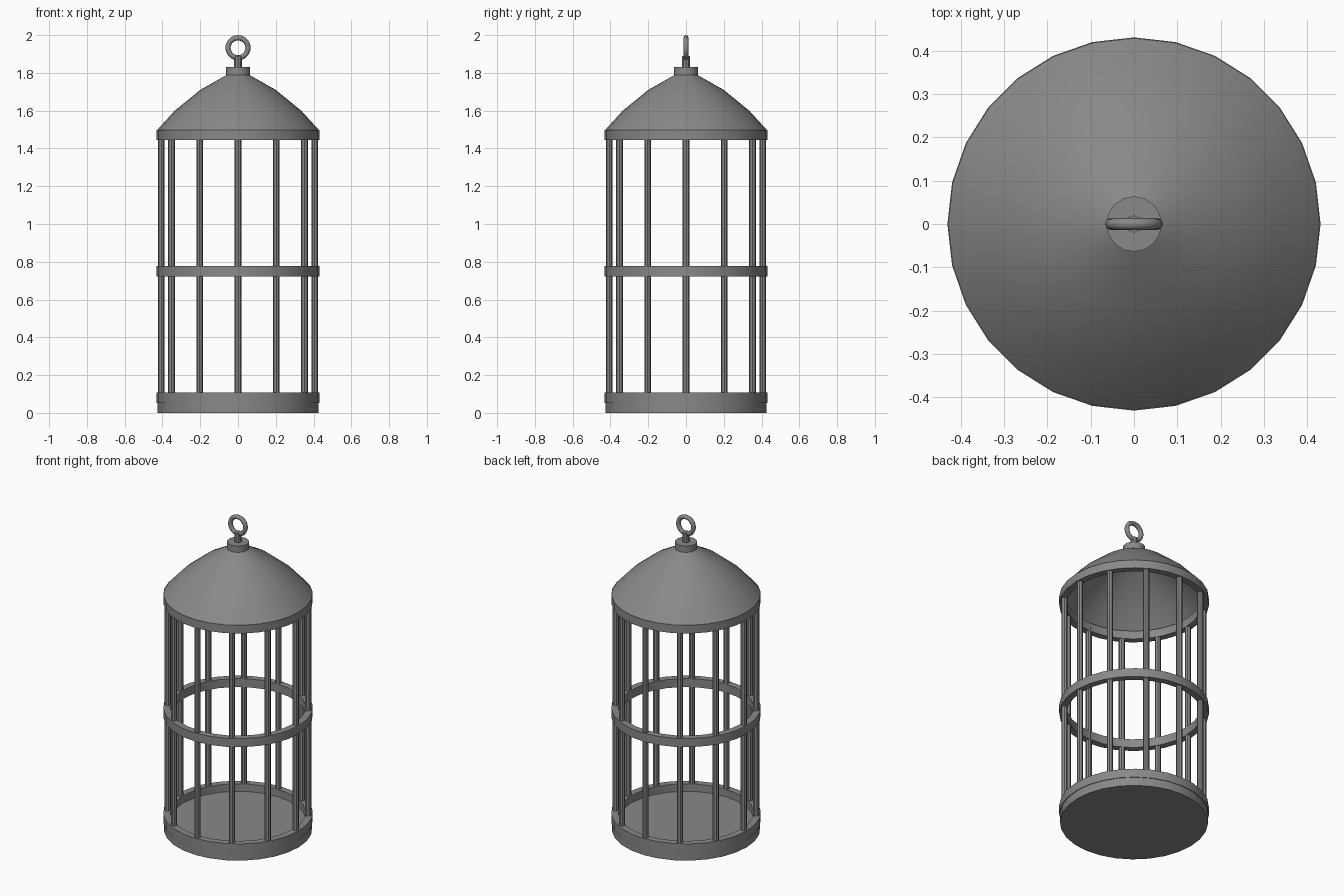
import bpy, bmesh
from math import sin, cos, pi, radians

if "Cube" in bpy.data.objects:
    bpy.data.objects.remove(bpy.data.objects["Cube"])

# dark iron colour
iron = bpy.data.materials.new("dark_iron")
iron.diffuse_color = (0.25, 0.25, 0.25, 1)
iron.use_nodes = True
iron.node_tree.nodes["Principled BSDF"].inputs["Base Color"].default_value = iron.diffuse_color


def finish(obj, name, angle=40):
    obj.name = name
    obj.data.materials.append(iron)
    bpy.ops.object.select_all(action='DESELECT')
    obj.select_set(True)
    bpy.context.view_layer.objects.active = obj
    bpy.ops.object.shade_smooth_by_angle(angle=radians(angle))
    return obj


def cylinder(name, r, z0, z1, sides, x=0, y=0):
    bpy.ops.mesh.primitive_cylinder_add(vertices=sides, radius=r, depth=z1 - z0,
                                        location=(x, y, (z0 + z1) / 2))
    return finish(bpy.context.object, name)


def lathe(name, profile, sides, closed=False):
    """Spin (radius, z) points around the z axis."""
    bm = bmesh.new()
    loops = [[bm.verts.new((r * cos(2 * pi * i / sides), r * sin(2 * pi * i / sides), z))
              for i in range(sides)] for r, z in profile]
    pairs = list(zip(loops, loops[1:]))
    if closed:
        pairs.append((loops[-1], loops[0]))
    for a, b in pairs:
        for i in range(sides):
            j = (i + 1) % sides
            bm.faces.new((a[i], a[j], b[j], b[i]))
    mesh = bpy.data.meshes.new(name)
    bm.to_mesh(mesh)
    bm.free()
    obj = bpy.data.objects.new(name, mesh)
    bpy.context.collection.objects.link(obj)
    return finish(obj, name)


# floor tray
cylinder("floor", 0.427, 0, 0.06, 28)

# three flat bands holding the bars
for name, z0, z1 in (("bottom_band", 0.053, 0.108),
                     ("middle_band", 0.723, 0.777),
                     ("top_band", 1.445, 1.497)):
    lathe(name, [(0.39, z0), (0.431, z0), (0.431, z1), (0.39, z1)], 28, closed=True)

# upright bars
for i in range(12):
    a = i * pi / 6
    cylinder(f"bar_{i + 1}", 0.018, 0.05, 1.47, 8, 0.406 * cos(a), 0.406 * sin(a))

# open domed roof
lathe("roof", [(0.429, 1.497), (0.335, 1.60), (0.20, 1.71), (0.05, 1.795)], 28)

# cap, stem and hanging ring
cylinder("roof_cap", 0.064, 1.79, 1.83, 16)
cylinder("ring_stem", 0.02, 1.82, 1.89, 8)
bpy.ops.mesh.primitive_torus_add(major_segments=20, minor_segments=8, major_radius=0.053,
                                 minor_radius=0.014, location=(0, 0, 1.933),
                                 rotation=(pi / 2, 0, 0))
finish(bpy.context.object, "hanging_ring", 60)
